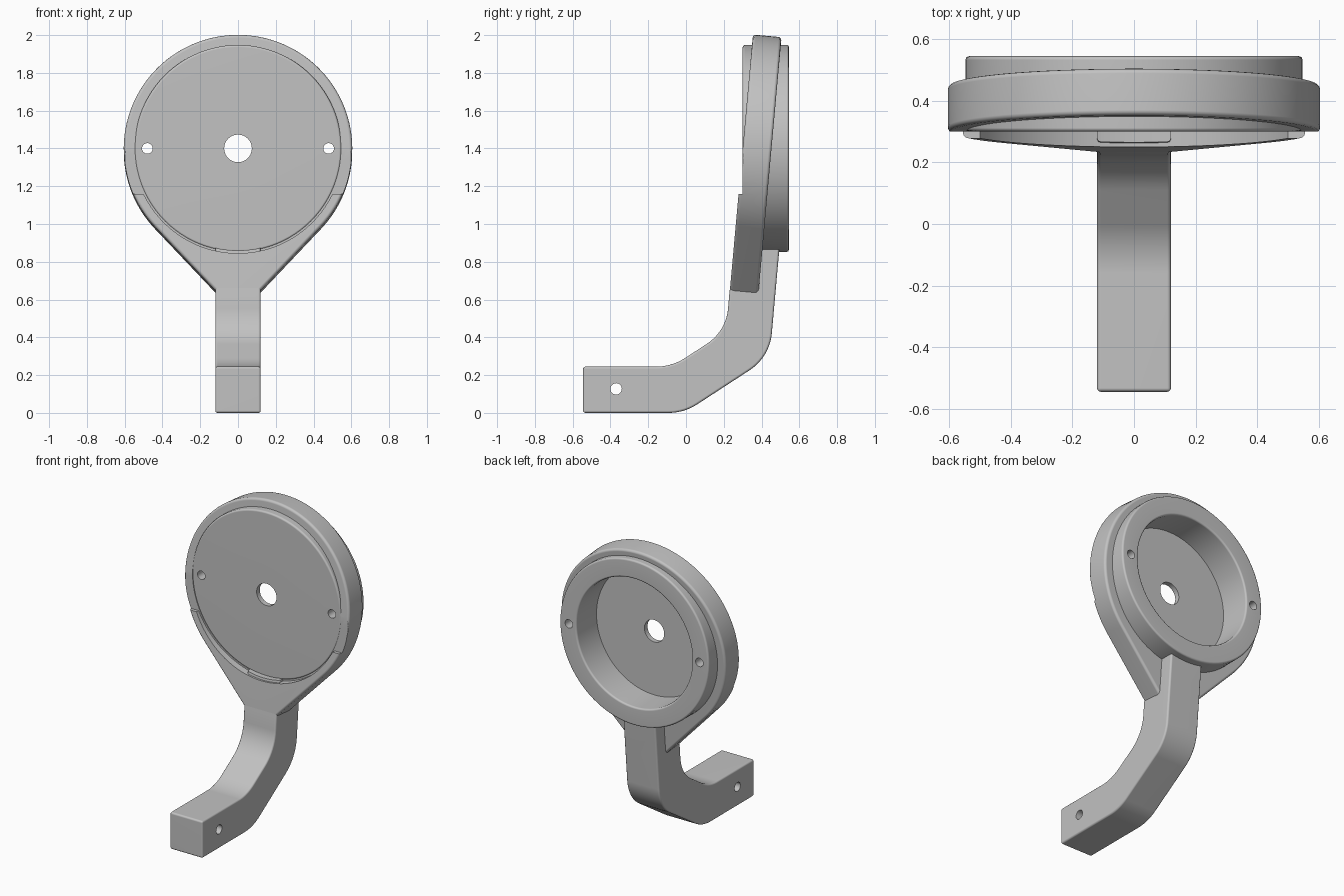
import bpy, bmesh, math
from mathutils import Matrix, Vector

if "Cube" in bpy.data.objects:
    bpy.data.objects.remove(bpy.data.objects["Cube"], do_unlink=True)

GREY = 0.54
mat = bpy.data.materials.new("plain grey")
mat.use_nodes = True
mat.diffuse_color = (GREY, GREY, GREY, 1)
mat.node_tree.nodes["Principled BSDF"].inputs["Base Color"].default_value = (GREY, GREY, GREY, 1)

HUB_Z = 1.4       # height of the disc centre
TILT = 0.09       # lean of the ring plate and the neck
HALF = 0.12       # half width of the arm
SIDES = 96        # sides of the large round parts


def make_object(name, bm):
    bmesh.ops.recalc_face_normals(bm, faces=bm.faces)
    mesh = bpy.data.meshes.new(name)
    bm.to_mesh(mesh)
    bm.free()
    mesh.materials.append(mat)
    obj = bpy.data.objects.new(name, mesh)
    bpy.context.collection.objects.link(obj)
    return obj


def prism(name, points, direction):
    bm = bmesh.new()
    face = bm.faces.new([bm.verts.new(p) for p in points])
    new = bmesh.ops.extrude_face_region(bm, geom=[face])["geom"]
    verts = [g for g in new if isinstance(g, bmesh.types.BMVert)]
    bmesh.ops.translate(bm, verts=verts, vec=direction)
    return make_object(name, bm)


def cylinder(name, centre, radius, length, axis, sides=32):
    bm = bmesh.new()
    turn = Matrix.Rotation(math.pi / 2, 4, axis)
    bmesh.ops.create_cone(bm, cap_ends=True, segments=sides, radius1=radius, radius2=radius,
                          depth=length, matrix=Matrix.Translation(centre) @ turn)
    return make_object(name, bm)


def box(name, centre, size):
    bm = bmesh.new()
    bmesh.ops.create_cube(bm, size=1, matrix=Matrix.Translation(centre) @ Matrix.Diagonal((*size, 1)))
    return make_object(name, bm)


def apply(obj, mod):
    bpy.context.view_layer.objects.active = obj
    bpy.ops.object.modifier_apply(modifier=mod.name)


def bevel(obj, width):
    mod = obj.modifiers.new("rounded edges", "BEVEL")
    mod.width, mod.segments = width, 3
    mod.limit_method, mod.angle_limit = "ANGLE", math.radians(35)
    apply(obj, mod)


def cut(obj, *cutters):
    for cutter in cutters:
        mod = obj.modifiers.new("cut", "BOOLEAN")
        mod.operation, mod.solver, mod.object = "DIFFERENCE", "EXACT", cutter
        apply(obj, mod)
        bpy.data.objects.remove(cutter, do_unlink=True)


def fillet(corner, before, after, radius, steps=10):
    """Points of a round corner in 2D."""
    c = Vector(corner)
    u, v = (Vector(before) - c).normalized(), (Vector(after) - c).normalized()
    half = u.angle(v) / 2
    centre = c + (u + v).normalized() * radius / math.sin(half)
    start = c + u * radius / math.tan(half) - centre
    end = c + v * radius / math.tan(half) - centre
    return [centre + start.slerp(end, i / steps).normalized() * radius for i in range(steps + 1)]


def rounded(points):
    """Polygon from (y, z, radius) corners."""
    out = []
    for i, (a, b, r) in enumerate(points):
        before, after = points[i - 1][:2], points[(i + 1) % len(points)][:2]
        out += fillet((a, b), before, after, r) if r else [Vector((a, b))]
    return out


# Cup: lathed profile with a rear recess and a centre hole
R_CUP, FRONT, BACK, FLOOR, R_REC, E = 0.548, 0.30, 0.545, 0.333, 0.425, 0.012
profile = [(0.073, FRONT), (R_CUP - E, FRONT), (R_CUP - E * 0.3, FRONT + E * 0.3),
           (R_CUP, FRONT + E), (R_CUP, BACK - E), (R_CUP - E * 0.3, BACK - E * 0.3),
           (R_CUP - E, BACK), (R_REC + E, BACK), (R_REC + E * 0.3, BACK - E * 0.3),
           (R_REC, BACK - E), (R_REC, FLOOR), (0.073, FLOOR)]
bm = bmesh.new()
rings = []
for i in range(SIDES):
    t = math.tau * i / SIDES
    rings.append([bm.verts.new((r * math.cos(t), y, HUB_Z + r * math.sin(t))) for r, y in profile])
for i, ring in enumerate(rings):
    nxt = rings[(i + 1) % SIDES]
    for j in range(len(profile)):
        k = (j + 1) % len(profile)
        bm.faces.new((ring[j], ring[k], nxt[k], nxt[j]))
cup = make_object("recessed_cup", bm)
cut(cup, *[cylinder("screw_hole", (s * 0.48, 0.42, HUB_Z), 0.028, 0.6, "X") for s in (-1, 1)])

# Ring plate: circle with tangents running down into the arm, leaning back
R, foot = 0.605, Vector((0.091, -0.785))
to_foot = math.atan2(foot.y, foot.x)
first = to_foot + math.acos(R / foot.length)
last = math.pi - first
STEPS = 90
outline = [(foot.x, foot.y)]
outline += [(R * math.cos(a), R * math.sin(a))
            for a in (first + (last - first) * i / STEPS for i in range(STEPS + 1))]
outline.append((-foot.x, foot.y))
lean = Matrix.Translation((0, FRONT, HUB_Z)) @ Matrix.Rotation(-TILT, 4, "X")
plate = prism("tilted_ring_plate", [lean @ Vector((x, 0, z)) for x, z in outline],
              lean.to_3x3() @ Vector((0, 0.152, 0)))
bevel(plate, 0.016)
cut(plate, cylinder("cup_opening", (0, 0.4, HUB_Z), 0.545, 1, "X", SIDES),
    cylinder("front_pocket", (0, FRONT - 0.5, HUB_Z), 0.555, 1, "X", SIDES),
    box("lip_trim", (0, FRONT - 0.25, 1.16 + 0.5), (2, 0.5, 1)))

# Arm: bent bar rising from the foot to the cup
side = rounded([(-0.545, 0, 0), (-0.01, 0, 0.28), (0.443, 0.295, 0.26), (0.499, 0.92, 0),
                (0.275, 0.92, 0), (0.230, 0.64, 0), (0.213, 0.432, 0.25),
                (-0.075, 0.245, 0.28), (-0.545, 0.245, 0)])
arm = prism("bent_arm", [(-HALF, y, z) for y, z in side], (2 * HALF, 0, 0))
bevel(arm, 0.012)
cut(arm, cylinder("cup_opening", (0, 0.4, HUB_Z), 0.54, 1, "X", SIDES),
    cylinder("cross_hole", (0, -0.37, 0.127), 0.03, 1, "Y"))

# Smooth shading with crisp edges and flat large faces
bpy.ops.object.select_all(action="DESELECT")
for obj in (cup, plate, arm):
    obj.select_set(True)
bpy.context.view_layer.objects.active = cup
bpy.ops.object.shade_smooth_by_angle(angle=math.radians(50))
for obj in (cup, plate, arm):
    mod = obj.modifiers.new("flat large faces", "WEIGHTED_NORMAL")
    mod.keep_sharp = True
